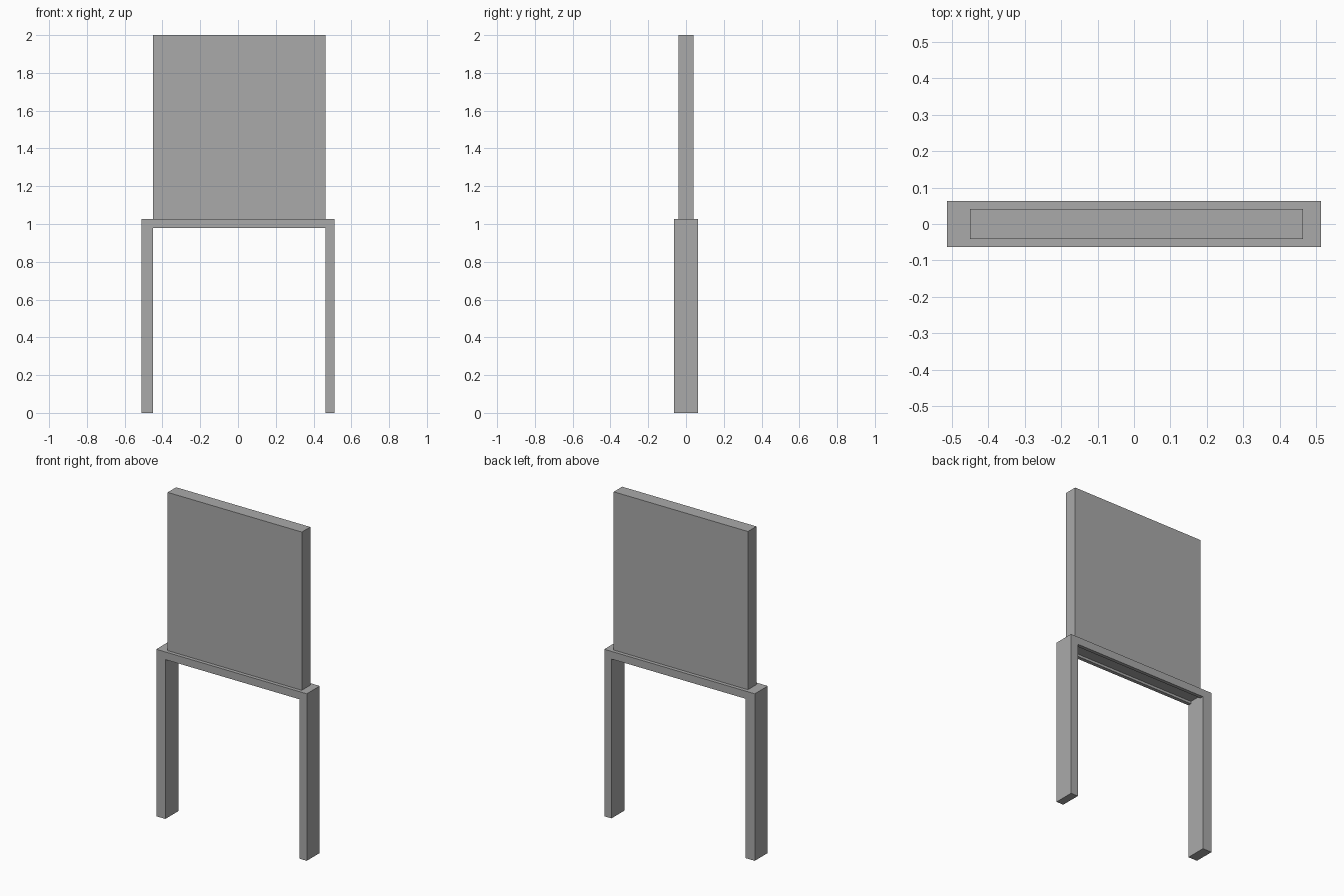
import bpy
import bmesh

# Remove the default cube
cube = bpy.data.objects.get("Cube")
if cube:
    bpy.data.objects.remove(cube, do_unlink=True)

# Single grey finish
GREY = (0.4, 0.4, 0.4, 1.0)
grey = bpy.data.materials.new("grey")
grey.use_nodes = True
grey.diffuse_color = GREY
grey.node_tree.nodes["Principled BSDF"].inputs["Base Color"].default_value = GREY

# Key positions
OUTER, INNER_R, INNER_L = 0.512, -0.45, 0.463
FRAME_Y, PANEL_Y = 0.063, 0.041
HEAD_LOW, HEAD_TOP = 0.98, 1.027


def finish(name, bm):
    bmesh.ops.recalc_face_normals(bm, faces=bm.faces)
    mesh = bpy.data.meshes.new(name)
    bm.to_mesh(mesh)
    bm.free()
    mesh.materials.append(grey)
    obj = bpy.data.objects.new(name, mesh)
    bpy.context.collection.objects.link(obj)
    return obj


def box(name, low, high):
    bm = bmesh.new()
    bmesh.ops.create_cube(bm, size=1)
    for v in bm.verts:
        v.co = [h if c > 0 else l for c, l, h in zip(v.co, low, high)]
    return finish(name, bm)


# Door frame: an arch outline extruded through its depth
outline = [(-OUTER, 0), (-OUTER, HEAD_TOP), (OUTER, HEAD_TOP), (OUTER, 0),
           (INNER_L, 0), (INNER_L, HEAD_LOW), (INNER_R, HEAD_LOW), (INNER_R, 0)]
bm = bmesh.new()
face = bm.faces.new([bm.verts.new((x, -FRAME_Y, z)) for x, z in outline])
extruded = bmesh.ops.extrude_face_region(bm, geom=[face])["geom"]
bmesh.ops.translate(bm, vec=(0, 2 * FRAME_Y, 0),
                    verts=[g for g in extruded if isinstance(g, bmesh.types.BMVert)])
frame = finish("door_frame", bm)

# Slot through the header for the panel to slide in
slot = box("slot_cutter", (INNER_R, -PANEL_Y, HEAD_LOW - 0.1),
           (INNER_L, PANEL_Y, HEAD_TOP + 0.1))
slot.hide_render = True
slot.hide_viewport = True
cut = frame.modifiers.new("slot", 'BOOLEAN')
cut.operation = 'DIFFERENCE'
cut.solver = 'EXACT'
cut.object = slot

# Raised door panel, its lower edge recessed in the slot
box("door_panel", (INNER_R, -PANEL_Y, 0.995), (INNER_L, PANEL_Y, 2.0))
